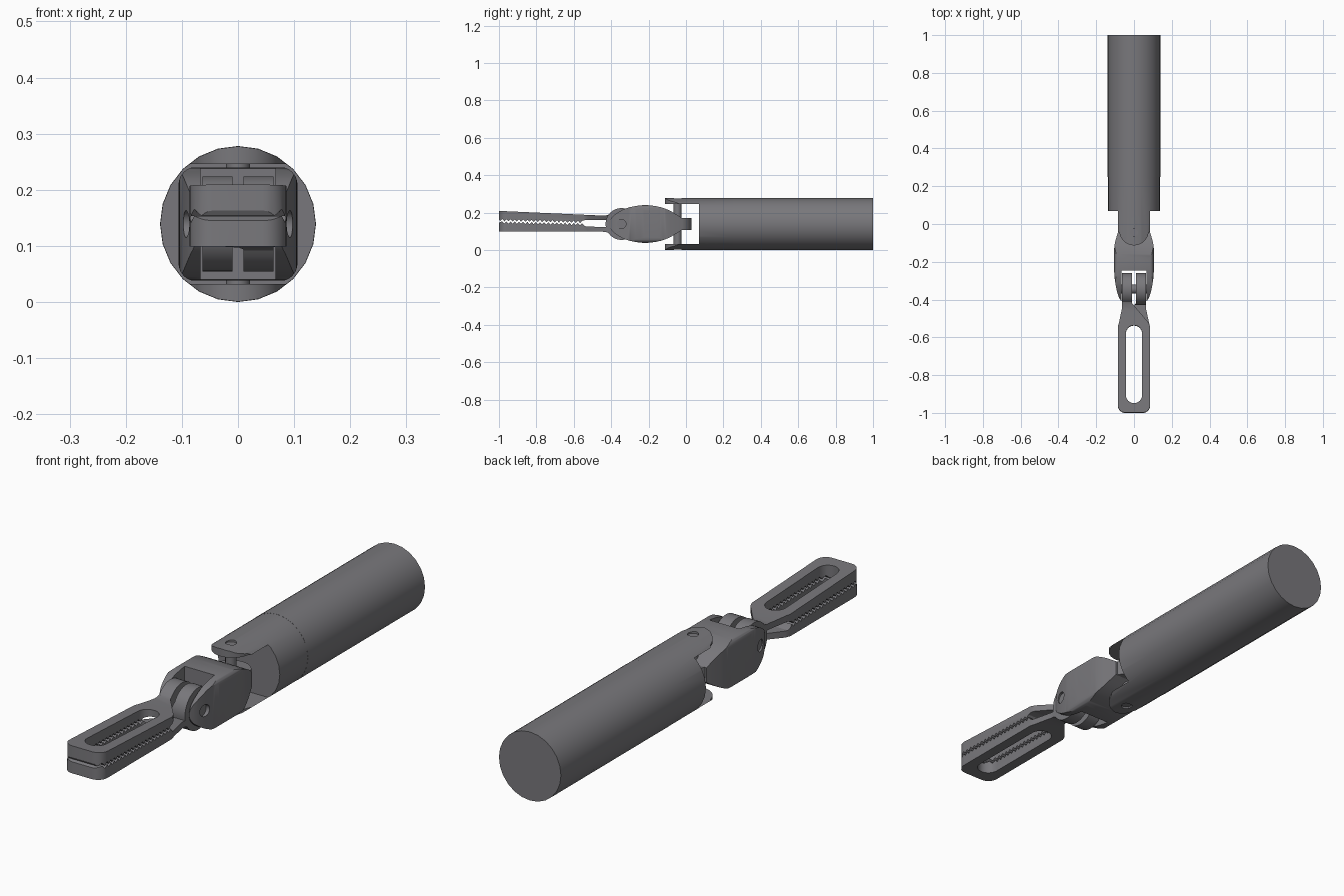
import bpy, bmesh
from math import sin, cos, pi, radians
from mathutils import Vector, Matrix

cube = bpy.data.objects.get("Cube")
if cube:
    bpy.data.objects.remove(cube, do_unlink=True)

AXIS_Z = 0.139                       # height of the tool's centre line
WRIST = Vector((0, -0.045, AXIS_Z))  # vertical wrist hinge
HINGE = Vector((0, -0.345, AXIS_Z))  # horizontal jaw hinge
R = 0.139

# Dark metal
COLOUR = (0.19, 0.187, 0.2, 1)
metal = bpy.data.materials.new("dark_metal")
metal.use_nodes = True
metal.diffuse_color = COLOUR
metal.node_tree.nodes["Principled BSDF"].inputs["Base Color"].default_value = COLOUR


def arc(cx, cy, r, a0, a1, n=12):
    return [(cx + r * cos(radians(a0 + (a1 - a0) * i / n)),
             cy + r * sin(radians(a0 + (a1 - a0) * i / n))) for i in range(n + 1)]


def smooth_path(pts, steps=4):
    """Catmull-Rom curve through the points."""
    p = [Vector(q) for q in [pts[0]] + pts + [pts[-1]]]
    out = []
    for a, b, c, d in zip(p, p[1:], p[2:], p[3:]):
        for i in range(steps):
            t = i / steps
            out.append(tuple((2 * b + (c - a) * t + (2 * a - 5 * b + 4 * c - d) * t ** 2
                              + (3 * b - a - 3 * c + d) * t ** 3) / 2))
    return out + [tuple(pts[-1])]


def prism(name, pts, axis, lo, hi, origin=(0, 0, 0)):
    """Extrude a closed profile along x (y,z points), y (x,z) or z (x,y)."""
    place = {"x": lambda u, v, w: (w, u, v),
             "y": lambda u, v, w: (u, w, v),
             "z": lambda u, v, w: (u, v, w)}[axis]
    bm = bmesh.new()
    ends = [[bm.verts.new(place(u, v, w)) for u, v in pts] for w in (lo, hi)]
    n = len(pts)
    for ring in ends:
        bm.faces.new(ring)
    for i in range(n):
        j = (i + 1) % n
        bm.faces.new((ends[0][i], ends[0][j], ends[1][j], ends[1][i]))
    bmesh.ops.recalc_face_normals(bm, faces=bm.faces)
    bmesh.ops.translate(bm, verts=bm.verts, vec=origin)
    mesh = bpy.data.meshes.new(name)
    bm.to_mesh(mesh)
    bm.free()
    mesh.materials.append(metal)
    obj = bpy.data.objects.new(name, mesh)
    bpy.context.collection.objects.link(obj)
    return obj


def rod(name, r, axis, lo, hi, origin=(0, 0, 0), n=24):
    return prism(name, arc(0, 0, r, 0, 360, n)[:-1], axis, lo, hi, origin)


def box(x0, x1, y0, y1, z0, z1):
    return prism("cutter", [(x0, y0), (x1, y0), (x1, y1), (x0, y1)], "z", z0, z1)


def combine(obj, tool, operation):
    """Apply a boolean and discard the tool."""
    mod = obj.modifiers.new("bool", "BOOLEAN")
    mod.operation, mod.object, mod.solver = operation, tool, "EXACT"
    dg = bpy.context.evaluated_depsgraph_get()
    mesh = bpy.data.meshes.new_from_object(obj.evaluated_get(dg))
    obj.modifiers.clear()
    obj.data = mesh
    bpy.data.objects.remove(tool, do_unlink=True)


def mirrored(half):
    """Close a right-hand outline with its mirror across u = 0."""
    return half + [(-u, v) for u, v in reversed(half)]


# Shaft
shaft = rod("shaft", R, "y", 0.25, 1.0, (0, 0, AXIS_Z))

# Clevis: collar with an upper and a lower tongue
clevis = rod("clevis", R - 0.0005, "y", -0.13, 0.25, (0, 0, AXIS_Z))
outline = mirrored([(0.16, 0.3), (0.16, 0.07), (0.086, 0.07), (0.086, -0.035)]
                   + arc(0, -0.035, 0.078, -10, -85, 8))
combine(clevis, prism("cutter", outline, "z", -0.1, 0.4), "INTERSECT")
combine(clevis, box(-0.2, 0.2, -0.2, 0.07, 0.032, 0.246), "DIFFERENCE")
combine(clevis, rod("cutter", 0.021, "z", -0.3, 0.3, WRIST), "DIFFERENCE")
wrist_pin = rod("wrist_pin", 0.0212, "z", -0.13, 0.13, WRIST)

# Wrist body: lens side profile crossed with the plan and a rounded section
upper = smooth_path([(-0.412, 0), (-0.395, 0.037), (-0.35, 0.07), (-0.3, 0.09), (-0.22, 0.101),
                     (-0.14, 0.091), (-0.08, 0.068), (-0.02, 0.03)])
side = upper + [(y, -z) for y, z in reversed(upper[1:])]
body = prism("wrist_body", side, "x", -0.2, 0.2, (0, 0, AXIS_Z))
plan = mirrored(smooth_path([(0.06, -0.42), (0.085, -0.375), (0.102, -0.29), (0.106, -0.2),
                             (0.104, -0.12), (0.09, -0.06), (0.07, 0.0)]))
combine(body, prism("cutter", plan, "z", -0.1, 0.4), "INTERSECT")
right_half = arc(0.074, -0.07, 0.032, -90, 0, 8) + arc(0.074, 0.07, 0.032, 0, 90, 8)
combine(body, prism("cutter", mirrored(right_half), "y", -0.5, 0.1, (0, 0, AXIS_Z)), "INTERSECT")
combine(body, rod("cutter", 0.075, "z", -0.031, 0.031, WRIST, 32), "UNION")
combine(body, box(-0.067, 0.067, -0.6, -0.246, -0.1, 0.4), "DIFFERENCE")
combine(body, rod("cutter", 0.024, "x", -0.2, 0.2, HINGE), "DIFFERENCE")
jaw_pin = rod("jaw_pin", 0.0242, "x", -0.082, 0.082, HINGE)


def make_jaw(name, flip, phase):
    """Toothed jaw with an offset neck and hinge hub; flip = -1 makes the lower one."""
    tip, pitch, count = -0.655, 0.0225, 20
    teeth = [(tip, 0.009)]
    for i in range(count):
        y = tip + pitch * (i + phase)
        teeth += [(y + pitch * 0.25, 0.0), (y + pitch * 0.75, 0.012)]
    neck = [(-0.19, 0.018), (-0.1, 0.018)]
    hub = arc(0, 0, 0.085, 167, 505, 40)
    top = [(-0.085, 0.044), (-0.12, 0.043), (tip, 0.055)]
    profile = [(y, z * flip) for y, z in teeth + neck + hub + top]
    jaw = prism(name, profile, "x", -0.2, 0.2)

    # Plan outline with rounded tip, narrowing to one side of the hinge
    corner = 0.042
    outline = ([(-0.01, 0.1), (-0.01, -0.075), (0.078, -0.18), (0.086, -0.2)]
               + arc(0.086 - corner, tip + corner, corner, 0, -90, 8)
               + arc(corner - 0.086, tip + corner, corner, -90, -180, 8)
               + [(-0.086, -0.2), (-0.08, -0.18), (-0.063, -0.1), (-0.063, 0.1)])
    outline = [(x * flip, y) for x, y in outline]
    combine(jaw, prism("cutter", outline, "z", -0.2, 0.2), "INTERSECT")

    # Long window
    window = arc(0, -0.235, 0.043, 0, 180) + arc(0, -0.562, 0.043, 180, 360)
    combine(jaw, prism("cutter", window, "z", -0.2, 0.2), "DIFFERENCE")
    jaw.data.transform(Matrix.Translation(HINGE) @ Matrix.Rotation(-0.023, 4, "X"))
    return jaw


upper_jaw = make_jaw("upper_jaw", 1, 0)
lower_jaw = make_jaw("lower_jaw", -1, 0.5)

# Smooth the round surfaces, keep the edges sharp
for obj in (shaft, clevis, wrist_pin, body, jaw_pin, upper_jaw, lower_jaw):
    bpy.ops.object.select_all(action="DESELECT")
    obj.select_set(True)
    bpy.context.view_layer.objects.active = obj
    bpy.ops.object.shade_smooth_by_angle(angle=radians(30))
